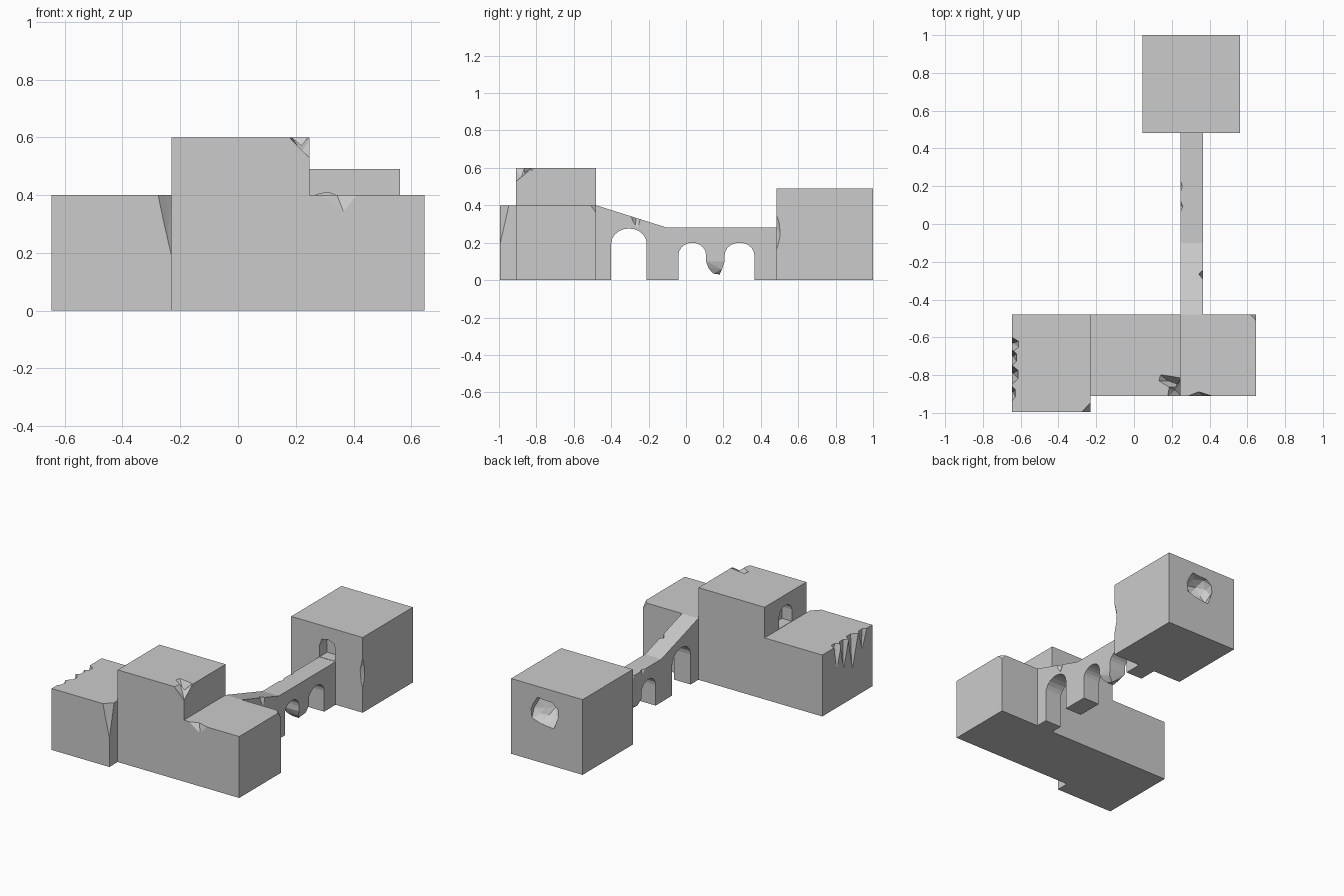
import bpy, bmesh, math, random
from mathutils import Vector

random.seed(4)


def make(name, bm):
    bmesh.ops.recalc_face_normals(bm, faces=bm.faces)
    me = bpy.data.meshes.new(name)
    bm.to_mesh(me)
    bm.free()
    ob = bpy.data.objects.new(name, me)
    bpy.context.collection.objects.link(ob)
    return ob


def prism(name, pts, axis, lo, hi):
    """Extrude a 2D profile along x (pts = y,z) or y (pts = x,z)."""
    bm = bmesh.new()
    if axis == 'x':
        vs = [bm.verts.new((lo, a, b)) for a, b in pts]
        step = Vector((hi - lo, 0, 0))
    else:
        vs = [bm.verts.new((a, lo, b)) for a, b in pts]
        step = Vector((0, hi - lo, 0))
    f = bm.faces.new(vs)
    r = bmesh.ops.extrude_face_region(bm, geom=[f])
    moved = [v for v in r['geom'] if isinstance(v, bmesh.types.BMVert)]
    bmesh.ops.translate(bm, verts=moved, vec=step)
    return make(name, bm)


def box(name, x0, x1, y0, y1, z0, z1):
    return prism(name, [(x0, z0), (x1, z0), (x1, z1), (x0, z1)], 'y', y0, y1)


def hull(name, pts):
    bm = bmesh.new()
    vs = [bm.verts.new(p) for p in pts]
    r = bmesh.ops.convex_hull(bm, input=vs)
    spare = [v for v in r['geom_interior'] if isinstance(v, bmesh.types.BMVert)]
    bmesh.ops.delete(bm, geom=spare, context='VERTS')
    return make(name, bm)


def rock(center, size, jit=0.2):
    """Jittered low-poly ball for broken pits."""
    bm = bmesh.new()
    bmesh.ops.create_icosphere(bm, subdivisions=2, radius=1)
    for v in bm.verts:
        k = 1 + random.uniform(-jit, jit)
        v.co = Vector([c + s * k * p for c, s, p in zip(center, size, v.co)])
    return make("pit_cutter", bm)


def carve(ob, cutters):
    for c in cutters:
        c.hide_render = True
        m = ob.modifiers.new("damage", 'BOOLEAN')
        m.operation, m.solver, m.object = 'DIFFERENCE', 'EXACT', c
    dg = bpy.context.evaluated_depsgraph_get()
    me = bpy.data.meshes.new_from_object(ob.evaluated_get(dg))
    ob.modifiers.clear()
    ob.data = me
    for c in cutters:
        bpy.data.objects.remove(c)


def arch(y0, y1, spring, top, n=10):
    c, r = (y0 + y1) / 2, (y1 - y0) / 2
    return [(c - r * math.cos(math.pi * i / n),
             spring + (top - spring) * math.sin(math.pi * i / n)) for i in range(n + 1)]


# side wing with chipped corner and crumbled outer edge
wing = box("side_wing", -0.646, -0.23, -0.995, -0.48, 0, 0.4)
chips = [hull("chip", [(-0.288, -1.005, 0.41), (-0.22, -1.005, 0.41), (-0.22, -0.935, 0.41),
                       (-0.25, -0.965, 0.41), (-0.245, -0.99, 0.27), (-0.225, -1.0, 0.15)])]
for y, w, d, z in [(-0.90, 0.06, 0.018, 0.30), (-0.80, 0.065, 0.033, 0.21),
                   (-0.71, 0.06, 0.024, 0.25), (-0.64, 0.05, 0.036, 0.28)]:
    chips.append(hull("chip", [(-0.66, y - w, 0.41), (-0.66, y + w, 0.41),
                               (-0.645 + d, y - w * 0.3, 0.41), (-0.645 + d, y + w * 0.4, 0.41),
                               (-0.66, y + 0.01, z - 0.06), (-0.64, y + 0.01, z)]))
carve(wing, chips)

# stepped main hall: tall middle and lower right end
hall = prism("main_hall", [(-0.23, 0), (0.646, 0), (0.646, 0.4), (0.247, 0.4), (0.247, 0.6),
                           (-0.23, 0.6)], 'y', -0.91, -0.48)
door = prism("door_cutter", [(-0.76, 0.402), (-0.63, 0.402), (-0.63, 0.48)]
             + arch(-0.76, -0.63, 0.48, 0.53, 8)[::-1][1:], 'x', -0.25, -0.16)
carve(hall, [
    door,
    # broken top corner
    hull("chip", [(0.17, -0.92, 0.61), (0.26, -0.92, 0.61), (0.26, -0.81, 0.61),
                  (0.18, -0.86, 0.61), (0.26, -0.92, 0.52), (0.22, -0.88, 0.55)]),
    hull("chip", [(0.12, -0.83, 0.61), (0.13, -0.79, 0.61), (0.20, -0.80, 0.61),
                  (0.255, -0.81, 0.61), (0.20, -0.88, 0.61), (0.18, -0.83, 0.56),
                  (0.235, -0.85, 0.545)]),
    # front rim and rear corner of the low end
    hull("chip", [(0.25, -0.92, 0.408), (0.45, -0.92, 0.408), (0.34, -0.885, 0.408),
                  (0.37, -0.915, 0.33), (0.36, -0.905, 0.36)]),
    hull("chip", [(0.60, -0.47, 0.41), (0.656, -0.47, 0.41), (0.656, -0.53, 0.41),
                  (0.65, -0.475, 0.35)]),
])

# far tower with walkway door, rear shell hole and gouged edge
tower = box("tower", 0.045, 0.56, 0.483, 1.0, 0, 0.49)
tdoor = prism("door_cutter", [(0.25, 0.282), (0.362, 0.282), (0.362, 0.36), (0.355, 0.395),
                              (0.31, 0.41), (0.265, 0.40), (0.247, 0.35)], 'y', 0.46, 0.56)
carve(tower, [
    tdoor,
    rock((0.31, 1.0, 0.33), (0.10, 0.09, 0.09)),
    hull("chip", [(0.538, 0.478, 0.28), (0.545, 0.478, 0.2), (0.565, 0.51, 0.24),
                  (0.565, 0.503, 0.31), (0.57, 0.475, 0.42), (0.57, 0.475, 0.08)]),
])

# arched walkway, sloped then level, missing its middle pier
outline = [(-0.48, 0)] + [(-0.40, 0)] + arch(-0.40, -0.21, 0.195, 0.276) + [(-0.21, 0), (-0.04, 0)]
outline += arch(-0.04, 0.107, 0.135, 0.2) + [(0.107, 0.10), (0.207, 0.10)]
outline += arch(0.207, 0.365, 0.135, 0.2) + [(0.365, 0), (0.483, 0)]
outline += [(0.483, 0.28), (-0.10, 0.28), (-0.48, 0.4)]
bridge = prism("walkway", outline, 'x', 0.247, 0.365)
carve(bridge, [
    hull("chip", [(0.375, -0.31, 0.36), (0.375, -0.23, 0.35), (0.333, -0.265, 0.36),
                  (0.36, -0.27, 0.29), (0.375, -0.25, 0.27)]),
    hull("chip", [(0.24, 0.04, 0.29), (0.24, 0.15, 0.29), (0.262, 0.09, 0.29), (0.24, 0.10, 0.23)]),
    hull("chip", [(0.24, 0.14, 0.29), (0.24, 0.26, 0.29), (0.26, 0.20, 0.29), (0.24, 0.2, 0.24)]),
])

# hanging stump of the broken pier
hull("broken_pier", [(x, y, 0.10) for x in (0.247, 0.365) for y in (0.107, 0.207)]
     + [(0.262, 0.125, 0.06), (0.35, 0.12, 0.065), (0.355, 0.192, 0.058), (0.265, 0.19, 0.07),
        (0.29, 0.14, 0.04), (0.335, 0.145, 0.035), (0.325, 0.18, 0.03)])
